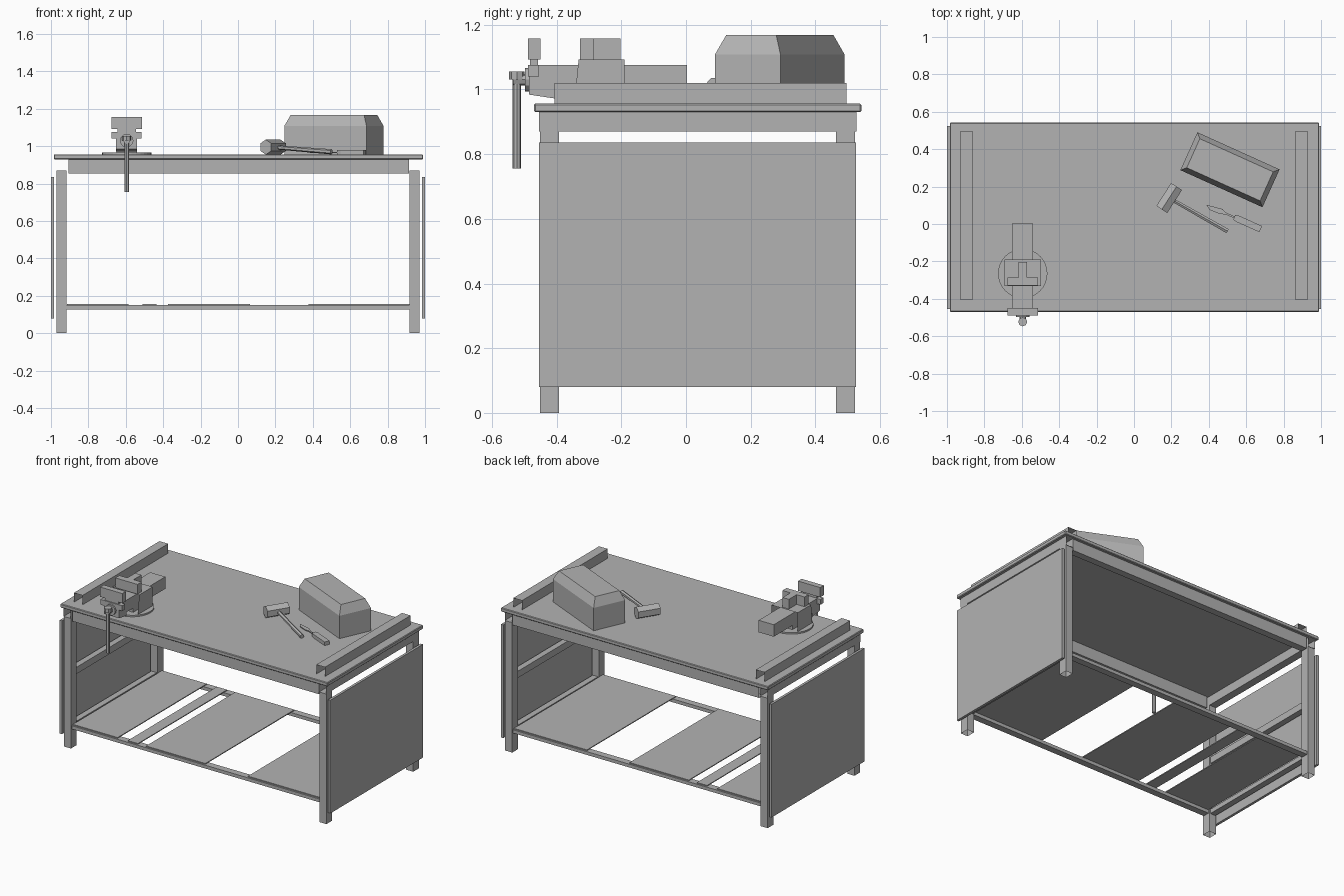
import bpy, bmesh, math
from mathutils import Vector, Matrix

cube = bpy.data.objects.get("Cube")
if cube:
    bpy.data.objects.remove(cube, do_unlink=True)

grey = bpy.data.materials.new("plain_grey")
grey.use_nodes = True
COLOUR = (0.45, 0.45, 0.45, 1)
grey.diffuse_color = COLOUR
grey.node_tree.nodes["Principled BSDF"].inputs["Base Color"].default_value = COLOUR


def finish(name, bm):
    mesh = bpy.data.meshes.new(name)
    bm.to_mesh(mesh)
    bm.free()
    mesh.materials.append(grey)
    obj = bpy.data.objects.new(name, mesh)
    bpy.context.collection.objects.link(obj)
    return obj


def box(name, x, y, z, open_axis=None):
    """Box between limits; open_axis leaves both ends of that axis open."""
    bm = bmesh.new()
    bmesh.ops.create_cube(bm, size=1)
    for v in bm.verts:
        v.co = [lim[0] + (c + 0.5) * (lim[1] - lim[0]) for c, lim in zip(v.co, (x, y, z))]
    bm.normal_update()
    if open_axis is not None:
        ends = [f for f in bm.faces if abs(f.normal[open_axis]) > 0.9]
        bmesh.ops.delete(bm, geom=ends, context='FACES')
    return finish(name, bm)


def rod(name, a, b, r1, r2=None, sides=8, turn=0.0):
    """Straight faceted rod from a to b."""
    a, b = Vector(a), Vector(b)
    bm = bmesh.new()
    bmesh.ops.create_cone(bm, cap_ends=True, segments=sides, radius1=r1,
                          radius2=r1 if r2 is None else r2, depth=(b - a).length)
    spin = (b - a).to_track_quat('Z', 'Y').to_matrix().to_4x4()
    bm.transform(Matrix.Translation((a + b) / 2) @ spin @ Matrix.Rotation(turn, 4, 'Z'))
    return finish(name, bm)


def plate(name, points, z, height):
    """Flat outline raised by height."""
    bm = bmesh.new()
    face = bm.faces.new([bm.verts.new((px, py, z)) for px, py in points])
    made = bmesh.ops.extrude_face_region(bm, geom=[face])
    bmesh.ops.translate(bm, vec=(0, 0, height),
                        verts=[g for g in made["geom"] if isinstance(g, bmesh.types.BMVert)])
    bmesh.ops.recalc_face_normals(bm, faces=bm.faces)
    return finish(name, bm)


X, Y, Z = 0, 1, 2

# Table top
top = box("table_top", (-0.985, 0.99), (-0.47, 0.542), (0.93, 0.956))
bevel = top.modifiers.new("edge", 'BEVEL')
bevel.width = 0.004

# Ends of the frame: open square tubes, a side sheet and a raised rail
for side, s in (("right", -1), ("left", 1)):
    def span(a, b):
        return (s * a, s * b) if s > 0 else (s * b, s * a)
    tube = span(0.918, 0.97)
    for end, y in (("front", (-0.452, -0.393)), ("back", (0.464, 0.523))):
        box(f"{end}_{side}_leg", tube, y, (0, 0.87), Z)
    box(f"{side}_apron", tube, (-0.455, 0.527), (0.87, 0.93), Y)
    box(f"{side}_middle_bar", span(0.925, 0.965), (-0.393, 0.464), (0.47, 0.515), Y)
    box(f"{side}_lower_bar", span(0.925, 0.965), (-0.393, 0.464), (0.125, 0.155), Y)
    box(f"{side}_panel", span(0.983, 1.0), (-0.455, 0.525), (0.08, 0.836))
    box(f"{side}_top_rail", span(0.864, 0.928), (-0.407, 0.497), (0.957, 1.02), Y)

# Long aprons and lower rails
for end, y, yr in (("front", (-0.452, -0.405), (-0.445, -0.40)),
                   ("back", (0.476, 0.523), (0.471, 0.516))):
    box(f"{end}_apron", (-0.907, 0.915), y, (0.853, 0.93), X)
    box(f"{end}_lower_rail", (-0.917, 0.917), yr, (0.128, 0.15), X)

# Loose shelf boards
for i, x in enumerate(((-0.915, -0.585), (-0.51, -0.435), (-0.375, 0.063), (0.378, 0.917))):
    box(f"shelf_board_{i + 1}", x, (-0.435, 0.506), (0.15, 0.156))

# Vise
VX = -0.595
def wide(w):
    return (VX - w, VX + w)

rod("vise_base", (VX, -0.265, 0.956), (VX, -0.265, 0.966), 0.132, sides=32)
box("vise_pedestal", wide(0.055), (-0.335, -0.195), (0.966, 1.0))
box("vise_slide", wide(0.056), (-0.45, 0.003), (0.995, 1.075))
body = box("vise_body", wide(0.097), (-0.345, -0.19), (0.966, 1.092), Y)
for v in body.data.vertices:
    if v.co.z > 1 and v.co.y < -0.3:
        v.co.y += 0.013
box("vise_fixed_jaw", wide(0.082), (-0.328, -0.285), (1.092, 1.157))
box("vise_jaw_stem", wide(0.023), (-0.285, -0.203), (1.092, 1.157))
front = box("vise_moving_head", wide(0.056), (-0.485, -0.405), (0.972, 1.075))
for v in front.data.vertices:
    if v.co.z < 1 and v.co.y < -0.45:
        v.co.z += 0.012
box("vise_front_plate", wide(0.08), (-0.488, -0.455), (1.04, 1.075))
box("vise_jaw_neck", wide(0.05), (-0.482, -0.458), (1.075, 1.092))
box("vise_moving_jaw", wide(0.082), (-0.488, -0.45), (1.092, 1.157))
rod("vise_collar", (VX, -0.498, 1.03), (VX, -0.484, 1.03), 0.036, sides=12)
rod("vise_screw", (VX, -0.535, 1.03), (VX, -0.484, 1.03), 0.018)
rod("vise_handle", (VX, -0.523, 0.755), (VX, -0.523, 1.045), 0.013)
rod("vise_handle_cap", (VX, -0.523, 1.03), (VX, -0.523, 1.055), 0.024)

# Tool chest with a sloped top edge
bm = bmesh.new()
rings = []
for z, inset in ((0, 0), (0.152, 0), (0.212, 0.026)):
    hx, hy = 0.241 - inset, 0.111 - inset
    rings.append([bm.verts.new((sx * hx, sy * hy, z))
                  for sx, sy in ((-1, -1), (1, -1), (1, 1), (-1, 1))])
for low, high in zip(rings, rings[1:]):
    for i in range(4):
        j = (i + 1) % 4
        bm.faces.new((low[i], low[j], high[j], high[i]))
bm.faces.new(rings[0][::-1])
bm.faces.new(rings[-1])
chest = finish("tool_chest", bm)
chest.location = (0.513, 0.29, 0.956)
chest.rotation_euler.z = math.radians(-24.3)

# Mallet
centre = Vector((0.188, 0.139, 0.995))
along = Vector((0.54, 0.84, 0)) * 0.073
rod("mallet_head", centre - along, centre + along, 0.04, sides=6, turn=math.radians(0))
rod("mallet_handle", centre, (0.5, -0.038, 0.97), 0.011, 0.014, sides=6)

# Chisel lying on the table
chisel = [plate("chisel_blade", [(0, 0), (0.03, -0.017), (0.09, -0.015), (0.115, -0.005),
                                 (0.165, -0.005), (0.165, 0.005), (0.115, 0.005),
                                 (0.09, 0.015)], 0.008, 0.006),
          plate("chisel_handle", [(0.165, -0.013), (0.185, -0.018), (0.32, -0.018),
                                  (0.32, 0.018), (0.185, 0.018), (0.165, 0.013)], 0, 0.024)]
for part in chisel:
    part.location = (0.385, 0.103, 0.956)
    part.rotation_euler.z = math.radians(-24)
